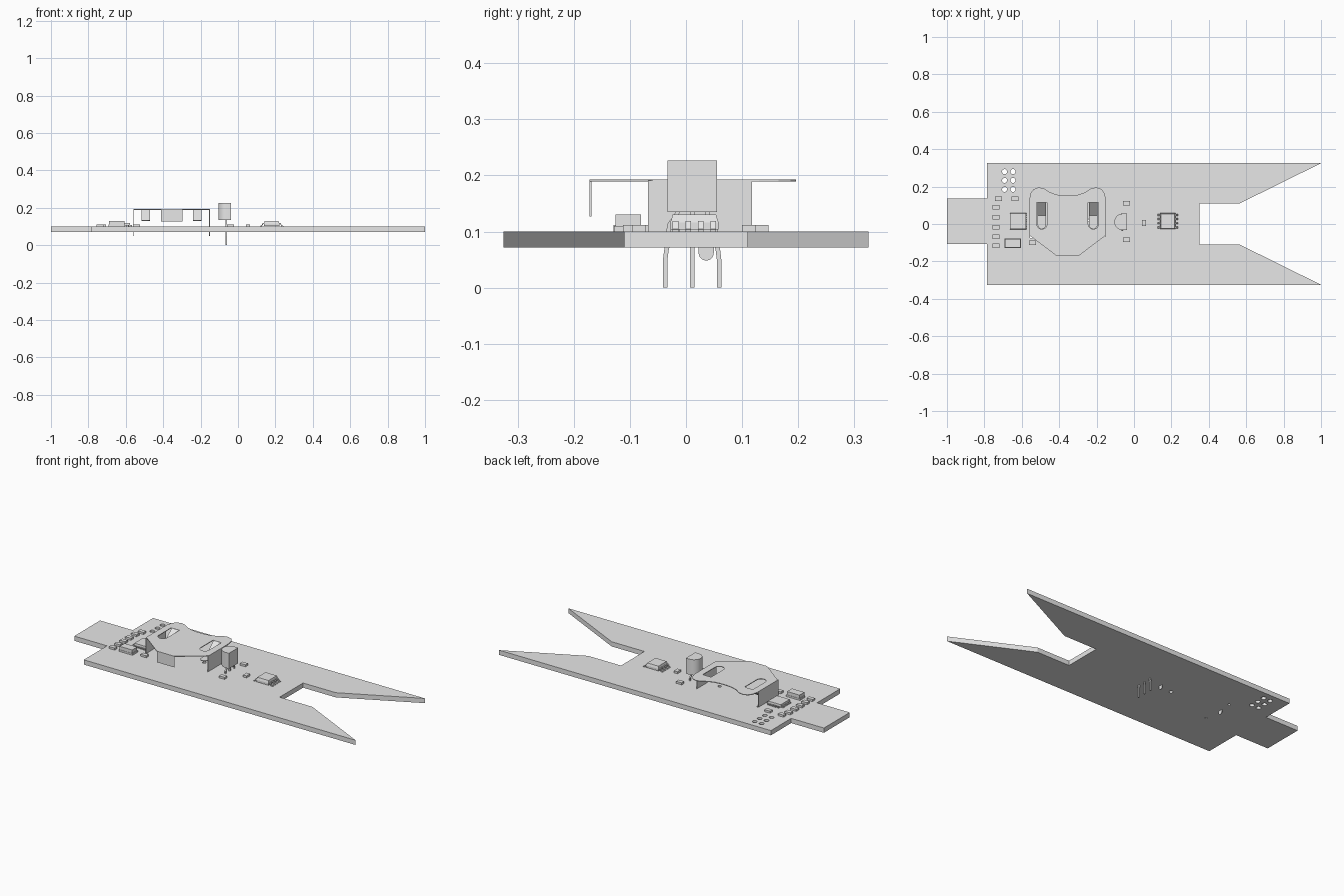
import bpy, bmesh, math
from mathutils import Vector

old = bpy.data.objects.get("Cube")
if old:
    bpy.data.objects.remove(old, do_unlink=True)

GREY = (0.8, 0.8, 0.8, 1.0)
mat = bpy.data.materials.new("plain grey")
mat.use_nodes = True
mat.diffuse_color = GREY
mat.node_tree.nodes["Principled BSDF"].inputs["Base Color"].default_value = GREY

TOP, BOTTOM = 0.10, 0.072  # board faces
AXES = {"Z": lambda a, b, h: (a, b, h),
        "Y": lambda a, b, h: (a, h, b),
        "X": lambda a, b, h: (h, a, b)}


def prism(name, outline, lo, hi, axis="Z", taper=1.0):
    """Extrude a 2D outline along an axis, optionally shrinking the far end."""
    bm = bmesh.new()
    n = len(outline)
    ca = sum(p[0] for p in outline) / n
    cb = sum(p[1] for p in outline) / n
    put = AXES[axis]
    near = [bm.verts.new(put(a, b, lo)) for a, b in outline]
    far = [bm.verts.new(put(ca + (a - ca) * taper, cb + (b - cb) * taper, hi))
           for a, b in outline]
    bm.faces.new(near)
    bm.faces.new(far)
    for i in range(n):
        j = (i + 1) % n
        bm.faces.new((near[i], near[j], far[j], far[i]))
    bmesh.ops.recalc_face_normals(bm, faces=bm.faces)
    mesh = bpy.data.meshes.new(name)
    bm.to_mesh(mesh)
    bm.free()
    mesh.materials.append(mat)
    ob = bpy.data.objects.new(name, mesh)
    bpy.context.collection.objects.link(ob)
    return ob


def rect(x, y, w, d):
    return [(x - w / 2, y - d / 2), (x + w / 2, y - d / 2),
            (x + w / 2, y + d / 2), (x - w / 2, y + d / 2)]


def arc(x, y, r, start, end, steps):
    return [(x + r * math.cos(math.radians(start + (end - start) * i / steps)),
             y + r * math.sin(math.radians(start + (end - start) * i / steps)))
            for i in range(steps + 1)]


def ribbon(path, t):
    """Thicken an open 2D path into a closed outline."""
    pts = [Vector(p) for p in path]
    left, right = [], []
    for i, p in enumerate(pts):
        d = (pts[min(i + 1, len(pts) - 1)] - pts[max(i - 1, 0)]).normalized()
        side = Vector((-d.y, d.x)) * t / 2
        left.append(tuple(p + side))
        right.append(tuple(p - side))
    return left + right[::-1]


def cut(target, cutters):
    for c in cutters:
        c.hide_render = True
        mod = target.modifiers.new("cut", "BOOLEAN")
        mod.operation = "DIFFERENCE"
        mod.solver = "EXACT"
        mod.object = c
        bpy.context.view_layer.objects.active = target
        bpy.ops.object.modifier_apply(modifier=mod.name)
        bpy.data.objects.remove(c, do_unlink=True)


# Circuit board with end tab, forked tail and drilled holes
board = prism("board", [(-1, -0.107), (-0.785, -0.107), (-0.785, -0.325), (1, -0.325),
                        (0.565, -0.11), (0.35, -0.11), (0.35, 0.11), (0.565, 0.11),
                        (1, 0.325), (-0.785, 0.325), (-0.785, 0.135), (-1, 0.135)],
              BOTTOM, TOP)
holes = [(x, y, 0.0135) for x in (-0.692, -0.647) for y in (0.28, 0.233, 0.185)]
holes += [(-0.55, -0.07, 0.007), (-0.553, 0.113, 0.007), (-0.235, 0.02, 0.01)]
cut(board, [prism("drill", arc(x, y, r, 0, 345, 23), 0, 0.2) for x, y, r in holes])

# Battery clip: top plate with two rounded shoulders
CX, HALF, PLATE, T = -0.355, 0.205, 0.193, 0.004
half = [(0.057, -0.172), (HALF, -0.06), (HALF, 0.13), (0.197, 0.165), (0.182, 0.186),
        (0.155, 0.196), (0.125, 0.19), (0.095, 0.17), (0.06, 0.157), (0.02, 0.152)]
outline = [(CX + a, b) for a, b in half] + [(CX - a, b) for a, b in reversed(half)]
plate = prism("clip_plate", outline, PLATE - T, PLATE)
SLOTS = (-0.4925, -0.2175)
cut(plate, [prism("slot", [(x + 0.0275, 0.115), (x - 0.0275, 0.115)]
                  + arc(x, 0.0, 0.0275, 180, 360, 12), 0.15, 0.25) for x in SLOTS])
prism("clip_front_lip", rect(CX, -0.17, 0.114, T), 0.127, PLATE)

# Spring contacts bent down from the slots
for x in SLOTS:
    prism("clip_spring_slope",
          ribbon([(0.116, PLATE - T / 2), (0.045, 0.132)], T), x - 0.023, x + 0.023, "X")
    prism("clip_spring_foot", [(x + 0.023, 0.047), (x - 0.023, 0.047)]
          + arc(x, -0.003, 0.023, 180, 360, 12), 0.13, 0.134)

# Clip side walls, each with a round-ended solder pin
for side in (-1, 1):
    x = CX + side * (HALF - T / 2)
    prism("clip_wall", rect(x, 0.025, T, 0.186), TOP, PLATE - T / 2)
    prism("clip_pin", [(0.0495, TOP), (0.0225, TOP)]
          + arc(0.036, 0.062, 0.0135, 180, 360, 12), x - T / 2, x + T / 2, "X")

# Upright half-round sensor on three splayed legs
SY = 0.011
can = prism("sensor_body", [(-0.037, SY + 0.044)] + arc(-0.061, SY, 0.044, 90, 270, 20)
            + [(-0.037, SY - 0.044)], 0.135, 0.227)
bpy.context.view_layer.objects.active = can
can.select_set(True)
bpy.ops.object.shade_smooth_by_angle()
for k in (-1, 0, 1):
    path = [(SY + k * s, z) for s, z in ((0.026, 0.137), (0.028, 0.128), (0.041, 0.112),
                                         (0.043, 0.08), (0.046, 0.066), (0.048, 0.05),
                                         (0.048, 0))]
    prism("sensor_leg", ribbon(path, 0.008), -0.066, -0.058, "X")

# Eight-pin chip with gull-wing leads on two sides
IX, IY = 0.18, 0.015
prism("amplifier_lower", rect(IX, IY, 0.082, 0.086), 0.104, 0.116)
prism("amplifier_upper", rect(IX, IY, 0.082, 0.086), 0.116, 0.13, taper=0.9)
for side in (-1, 1):
    for k in range(4):
        y = IY + (k - 1.5) * 0.0225
        path = [(IX + side * a, z) for a, z in ((0.038, 0.117), (0.046, 0.117),
                                                (0.053, 0.103), (0.063, 0.102))]
        prism("amplifier_lead", ribbon(path, 0.004), y - 0.005, y + 0.005, "Y")

# Square controller chip with leads on all four sides
QX, QY = -0.62, 0.015
prism("controller_body", rect(QX, QY, 0.088, 0.088), 0.102, 0.118, taper=0.95)
for side in (-1, 1):
    for k in range(8):
        off = (k - 3.5) * 0.01
        prism("controller_lead", rect(QX + side * 0.047, QY + off, 0.014, 0.004), TOP, 0.107)
        prism("controller_lead", rect(QX + off, QY + side * 0.047, 0.004, 0.014), TOP, 0.107)

# Crystal on its base
prism("crystal_base", rect(-0.648, -0.103, 0.09, 0.05), TOP, 0.11)
prism("crystal_can", rect(-0.648, -0.103, 0.082, 0.046), 0.11, 0.13)

# Small surface-mount parts
spots = [(-0.738, y) for y in (0.09, 0.035, -0.018, -0.067, -0.117)]
spots += [(-0.725, 0.135), (-0.636, 0.135), (-0.543, -0.10), (-0.04, 0.112), (-0.04, -0.083)]
for x, y in spots:
    prism("surface_part", rect(x, y, 0.037, 0.024), TOP, 0.112)
prism("surface_part_turned", rect(0.053, 0.005, 0.023, 0.034), TOP, 0.112)
